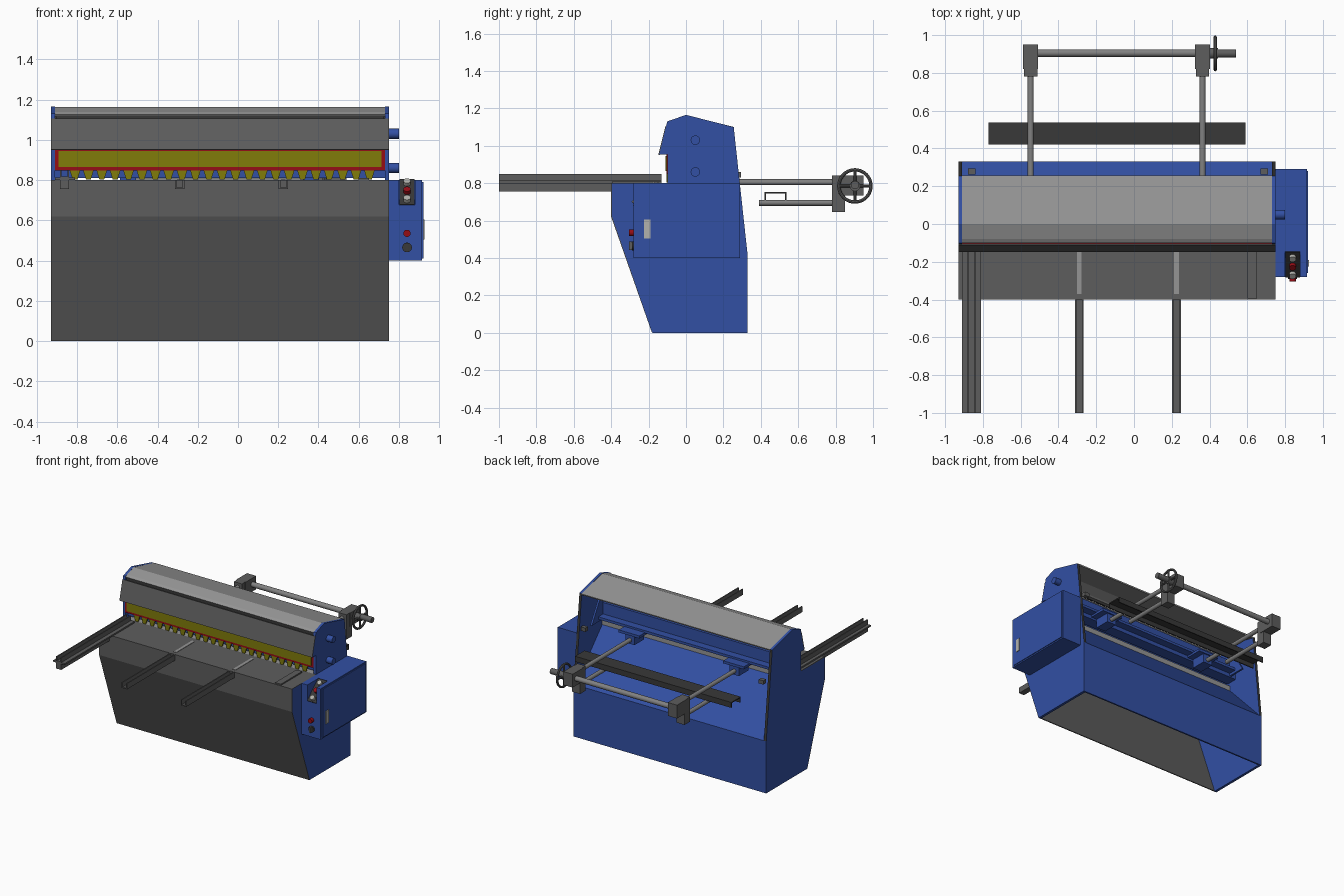
import bpy, bmesh, math
from mathutils import Vector, Matrix

if "Cube" in bpy.data.objects:
    bpy.data.objects.remove(bpy.data.objects["Cube"])

def material(name, r, g, b):
    m = bpy.data.materials.new(name)
    m.diffuse_color = (r, g, b, 1)
    m.use_nodes = True
    m.node_tree.nodes["Principled BSDF"].inputs["Base Color"].default_value = m.diffuse_color
    return m

BLUE = material("blue_paint", 0.032, 0.08, 0.37)
GREY = material("table_grey", 0.11, 0.11, 0.11)
LIGHT = material("cover_grey", 0.30, 0.30, 0.30)
DARK = material("dark_steel", 0.04, 0.04, 0.04)
ROD = material("rod_steel", 0.22, 0.22, 0.22)
YELLOW = material("guard_yellow", 0.22, 0.20, 0.003)
RED = material("signal_red", 0.30, 0.004, 0.008)
LAMP = material("lamp_grey", 0.45, 0.45, 0.42)

def finish(name, bm, mat, smooth=False):
    bmesh.ops.recalc_face_normals(bm, faces=bm.faces)
    me = bpy.data.meshes.new(name)
    bm.to_mesh(me)
    bm.free()
    me.materials.append(mat)
    ob = bpy.data.objects.new(name, me)
    bpy.context.collection.objects.link(ob)
    if smooth:
        bpy.context.view_layer.objects.active = ob
        ob.select_set(True)
        bpy.ops.object.shade_smooth_by_angle()
        ob.select_set(False)
    return ob

def prism(name, pts, a, b, mat, axis="x"):
    """Extrude a (y, z) profile along x, or an (x, z) profile along y."""
    bm = bmesh.new()
    put = (lambda p, t: (t, p[0], p[1])) if axis == "x" else (lambda p, t: (p[0], t, p[1]))
    f = bm.faces.new([bm.verts.new(put(p, a)) for p in pts])
    ext = bmesh.ops.extrude_face_region(bm, geom=[f])["geom"]
    d = Vector((b - a, 0, 0)) if axis == "x" else Vector((0, b - a, 0))
    bmesh.ops.translate(bm, vec=d, verts=[v for v in ext if isinstance(v, bmesh.types.BMVert)])
    return finish(name, bm, mat)

def box(name, x0, x1, y0, y1, z0, z1, mat):
    return prism(name, [(y0, z0), (y1, z0), (y1, z1), (y0, z1)], x0, x1, mat)

def sheet(name, line, t, x0, x1, mat):
    """Bent sheet: offset a (y, z) line to its left by t, then extrude."""
    p = [Vector(q) for q in line]
    n = [Vector((-(b - a).y, (b - a).x)).normalized() for a, b in zip(p, p[1:])]
    off = []
    for i, q in enumerate(p):
        u, v = n[max(i - 1, 0)], n[min(i, len(n) - 1)]
        off.append(q + (u + v) * t / (1 + u.dot(v)))
    return prism(name, [tuple(q) for q in p + off[::-1]], x0, x1, mat)

def rod(name, a, b, r, mat, sides=24):
    a, b = Vector(a), Vector(b)
    bm = bmesh.new()
    rot = (b - a).to_track_quat("Z", "Y").to_matrix().to_4x4()
    bmesh.ops.create_cone(bm, cap_ends=True, segments=sides, radius1=r, radius2=r,
                          depth=(b - a).length, matrix=Matrix.Translation((a + b) / 2) @ rot)
    return finish(name, bm, mat, True)

# Side plates, with dark sloping rear edges
side = [(-0.18, 0), (0.33, 0), (0.33, 0.41), (0.255, 1.10), (0, 1.165), (-0.10, 1.13),
        (-0.143, 0.952), (-0.10, 0.952), (-0.10, 0.797), (-0.395, 0.797), (-0.395, 0.62)]
for tag, x0, x1 in (("left", -0.93, -0.91), ("right", 0.73, 0.75)):
    plate = prism(tag + "_side_plate", side, x0, x1, BLUE)
    plate.data.materials.append(DARK)
    for f in plate.data.polygons:
        if f.normal.y > 0.9 and f.center.z > 0.5:
            f.material_index = 1

# Folded table and front sheet, rear bed, chute and back panel
sheet("table_and_front", [(-0.10, 0.80), (-0.40, 0.80), (-0.40, 0.62), (-0.182, 0)],
      0.006, -0.93, 0.75, GREY)
box("rear_bed", -0.91, 0.73, -0.10, 0.0, 0.76, 0.80, LIGHT)
sheet("back_panel_and_chute", [(0.33, 0), (0.33, 0.41), (0.0, 0.76)], 0.012, -0.91, 0.73, BLUE)

# Top cover and front guard sheet
sheet("top_cover", [(0.258, 1.10), (0.0, 1.163), (-0.08, 1.137), (-0.10, 1.125)],
      0.01, -0.91, 0.73, LIGHT)
sheet("front_guard_sheet", [(-0.11, 1.105), (-0.148, 0.952)], 0.008, -0.93, 0.75, GREY)
box("cover_lip", -0.905, 0.725, -0.097, -0.087, 1.10, 1.122, DARK)

# Blade beam with end gussets and pivot pins
box("blade_beam", -0.91, 0.73, -0.03, 0.06, 0.83, 0.97, BLUE)
box("beam_rear_flange", -0.88, 0.70, 0.06, 0.12, 0.86, 0.88, BLUE)
for x in (-0.87, 0.68):
    prism("beam_gusset", [(0.06, 0.84), (0.20, 0.84), (0.06, 1.08)], x, x + 0.015, BLUE)
    box("stop_block", x - 0.01, x + 0.03, 0.262, 0.295, 0.83, 0.86, GREY)
for z in (0.86, 1.03):
    rod("pivot_pin", (0.74, 0.05, z), (0.80, 0.05, z), 0.025, BLUE)

# Finger guard: red frame, yellow plate and teeth
box("guard_frame", -0.91, 0.73, -0.105, -0.095, 0.848, 0.96, RED)
box("guard_plate", -0.893, 0.712, -0.110, -0.104, 0.864, 0.945, YELLOW)
for i in range(23):
    c = -0.81 + i * 0.0665
    prism("guard_tooth", [(c - 0.026, 0.848), (c - 0.012, 0.803), (c + 0.012, 0.803), (c + 0.026, 0.848)],
          -0.105, -0.095, YELLOW, "y")
box("hold_down_rail", -0.91, 0.73, -0.07, -0.04, 0.81, 0.95, BLUE)

# Support arms: two open channels with table slots, and a long squaring arm
def channel(name, x0, x1, y0, y1, z0, z1, t, mat):
    prism(name, [(x0, z0), (x1, z0), (x1, z1), (x1 - t, z1), (x1 - t, z0 + t),
                 (x0 + t, z0 + t), (x0 + t, z1), (x0, z1)], y0, y1, mat, "y")

for x in (-0.29, 0.225):
    channel("support_arm", x - 0.023, x + 0.023, -1.0, -0.38, 0.755, 0.80, 0.008, GREY)
    box("table_slot", x - 0.012, x + 0.012, -0.37, -0.14, 0.797, 0.803, LIGHT)
box("squaring_arm_base", -0.91, -0.81, -1.0, -0.13, 0.801, 0.813, GREY)
channel("squaring_arm_rail", -0.885, -0.84, -1.0, -0.13, 0.81, 0.85, 0.008, GREY)
box("squaring_arm_web", -0.885, -0.84, -1.0, -0.40, 0.755, 0.802, GREY)
box("table_insert", 0.60, 0.65, -0.395, -0.13, 0.798, 0.81, GREY)

# Control box with a sloped console between two cheeks
full = [(-0.28, 0.40), (0.29, 0.40), (0.29, 0.80), (-0.28, 0.80)]
prism("box_inner_cheek", full, 0.75, 0.80, BLUE)
prism("box_body", full[:3] + [(-0.145, 0.80), (-0.28, 0.675)], 0.80, 0.88, BLUE)
prism("box_outer_cheek", full, 0.88, 0.915, BLUE)
box("box_door", 0.915, 0.921, -0.26, 0.28, 0.41, 0.79, BLUE)
box("door_handle", 0.92, 0.927, -0.225, -0.19, 0.505, 0.605, LAMP)
sheet("console_plate", [(-0.145, 0.80), (-0.28, 0.675)], -0.006, 0.802, 0.878, DARK)
for y, mat in ((-0.17, LAMP), (-0.215, RED), (-0.26, LAMP)):
    z = 0.80 + (y + 0.145) * 0.926
    rod("console_lamp", (0.84, y, z), (0.84, y - 0.018, z + 0.02), 0.018, mat)
rod("stop_button", (0.84, -0.28, 0.535), (0.84, -0.305, 0.535), 0.018, RED)
rod("selector_switch", (0.84, -0.28, 0.465), (0.84, -0.29, 0.465), 0.024, DARK)
box("selector_grip", 0.834, 0.846, -0.305, -0.288, 0.443, 0.487, GREY)

# Back gauge: rods, end blocks, brackets
for x in (-0.547, 0.363):
    rod("gauge_rod", (x, 0.06, 0.805), (x, 0.80, 0.805), 0.016, ROD)
    rod("gauge_lower_rod", (x, 0.39, 0.695), (x, 0.80, 0.695), 0.016, ROD)
    box("gauge_end_block", x - 0.04, x + 0.04, 0.82, 0.95, 0.735, 0.84, GREY)
    box("gauge_drop_block", x - 0.035, x + 0.035, 0.78, 0.85, 0.645, 0.84, GREY)
    box("rod_bracket", x - 0.04, x + 0.04, 0.06, 0.18, 0.775, 0.845, BLUE)
    box("rod_bracket_flange", x - 0.09, x + 0.09, 0.06, 0.19, 0.845, 0.865, BLUE)

# Back gauge stop bar: channel open underneath
sheet("gauge_stop_bar", [(0.42, 0.71), (0.42, 0.753), (0.537, 0.753), (0.537, 0.71)],
      -0.008, -0.77, 0.59, DARK)

# Cross shaft and handwheel
rod("cross_shaft", (-0.52, 0.905, 0.79), (0.54, 0.905, 0.79), 0.02, ROD)
cy, cz = 0.903, 0.785
bm = bmesh.new()
N, M = 40, 8
ring = [[bm.verts.new((0.43 + 0.009 * math.sin(2 * math.pi * j / M),
                       cy + (0.086 + 0.009 * math.cos(2 * math.pi * j / M)) * math.cos(2 * math.pi * i / N),
                       cz + (0.086 + 0.009 * math.cos(2 * math.pi * j / M)) * math.sin(2 * math.pi * i / N)))
         for j in range(M)] for i in range(N)]
for i in range(N):
    for j in range(M):
        k, l = (i + 1) % N, (j + 1) % M
        bm.faces.new((ring[i][j], ring[k][j], ring[k][l], ring[i][l]))
finish("handwheel_rim", bm, GREY, True)
for a in range(4):
    t = a * math.pi / 2
    rod("handwheel_spoke", (0.43, cy, cz), (0.43, cy + 0.086 * math.cos(t), cz + 0.086 * math.sin(t)),
        0.008, GREY, 10)
rod("handwheel_hub", (0.40, cy, cz), (0.445, cy, cz), 0.028, GREY)
rod("handwheel_grip", (0.43, cy, cz + 0.005), (0.54, cy, cz + 0.005), 0.022, GREY)
